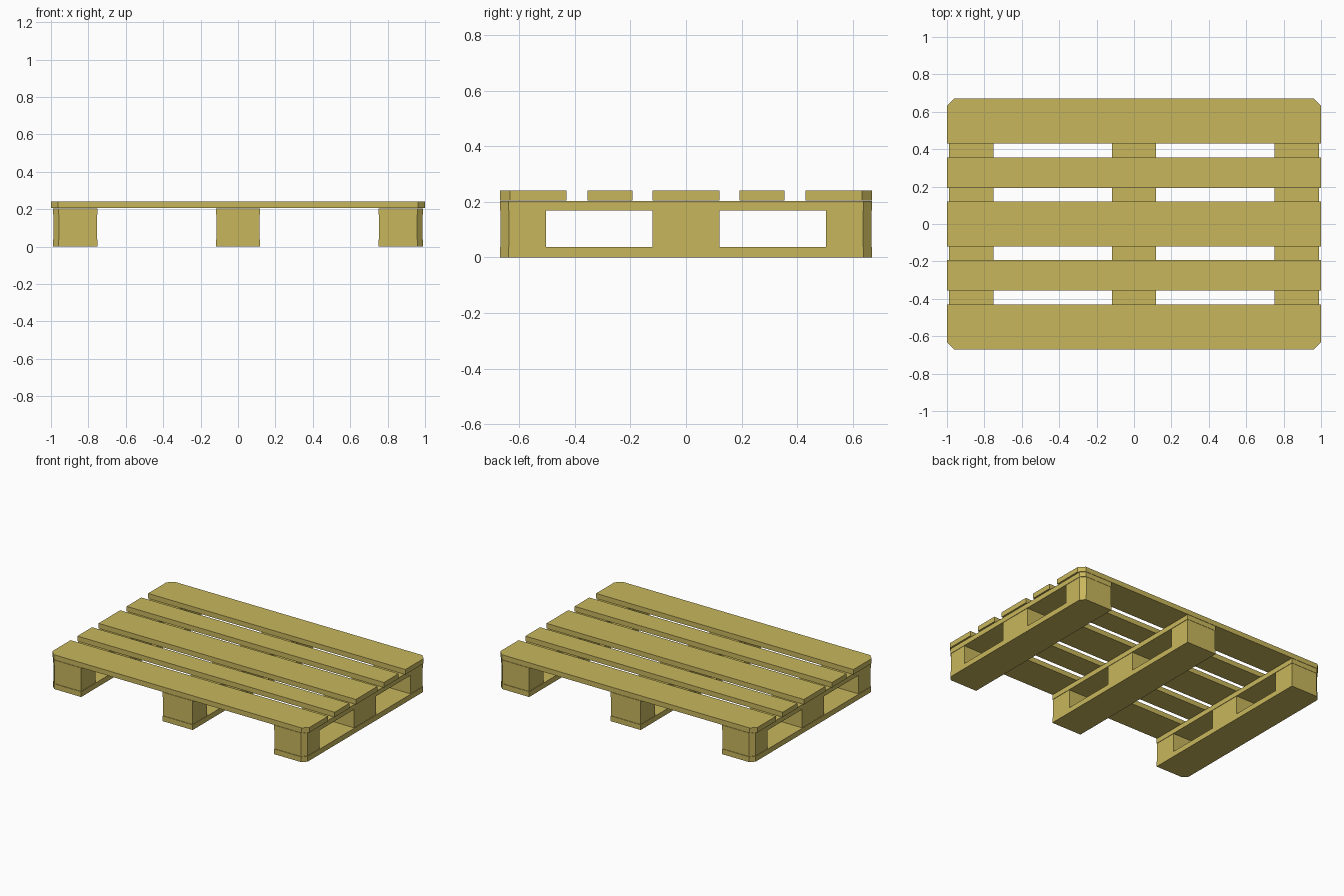
import bpy, bmesh

if "Cube" in bpy.data.objects:
    bpy.data.objects.remove(bpy.data.objects["Cube"])

wood = bpy.data.materials.new("pale_wood")
wood.diffuse_color = (0.58, 0.47, 0.107, 1)
wood.use_nodes = True
wood.node_tree.nodes["Principled BSDF"].inputs["Base Color"].default_value = wood.diffuse_color


def board(name, x, y, z, cut=0.035):
    """Box from (min, max) ranges; corners at the pallet's outer corners are chamfered."""
    pts = []
    for cx, cy, x_first in ((x[0], y[0], False), (x[1], y[0], True),
                            (x[1], y[1], False), (x[0], y[1], True)):
        if abs(cx) > 0.95 and abs(cy) > 0.6:
            sx, sy = (1 if cx < 0 else -1), (1 if cy < 0 else -1)
            a, b = (cx + sx * cut, cy), (cx, cy + sy * cut)
            pts += [a, b] if x_first else [b, a]
        else:
            pts.append((cx, cy))
    bm = bmesh.new()
    face = bm.faces.new([bm.verts.new((px, py, z[0])) for px, py in pts])
    top = bmesh.ops.extrude_face_region(bm, geom=[face], use_keep_orig=True)
    verts = [v for v in top["geom"] if isinstance(v, bmesh.types.BMVert)]
    bmesh.ops.translate(bm, verts=verts, vec=(0, 0, z[1] - z[0]))
    bmesh.ops.recalc_face_normals(bm, faces=bm.faces)
    mesh = bpy.data.meshes.new(name)
    bm.to_mesh(mesh)
    bm.free()
    mesh.materials.append(wood)
    obj = bpy.data.objects.new(name, mesh)
    bpy.context.collection.objects.link(obj)


# Deck boards running along x
deck = {"front_edge": (-0.67, -0.43), "front_inner": (-0.355, -0.192),
        "middle": (-0.12, 0.12),
        "back_inner": (0.192, 0.355), "back_edge": (0.43, 0.67)}
for label, y in deck.items():
    board(label + "_deck_board", (-1, 1), y, (0.206, 0.241), 0.037)

# Three runners: bottom board, blocks and stringer board
runners = {"left": (-0.99, -0.75), "centre": (-0.117, 0.117), "right": (0.75, 0.99)}
blocks = {"front": (-0.668, -0.505), "middle": (-0.12, 0.12), "back": (0.505, 0.668)}
for side, x in runners.items():
    board(side + "_bottom_board", x, (-0.67, 0.67), (0, 0.037), 0.03)
    board(side + "_stringer_board", x, (-0.67, 0.67), (0.17, 0.204), 0.03)
    for place, y in blocks.items():
        board(f"{side}_{place}_block", (x[0] + 0.003, x[1] - 0.003), y, (0.038, 0.17), 0.03)
